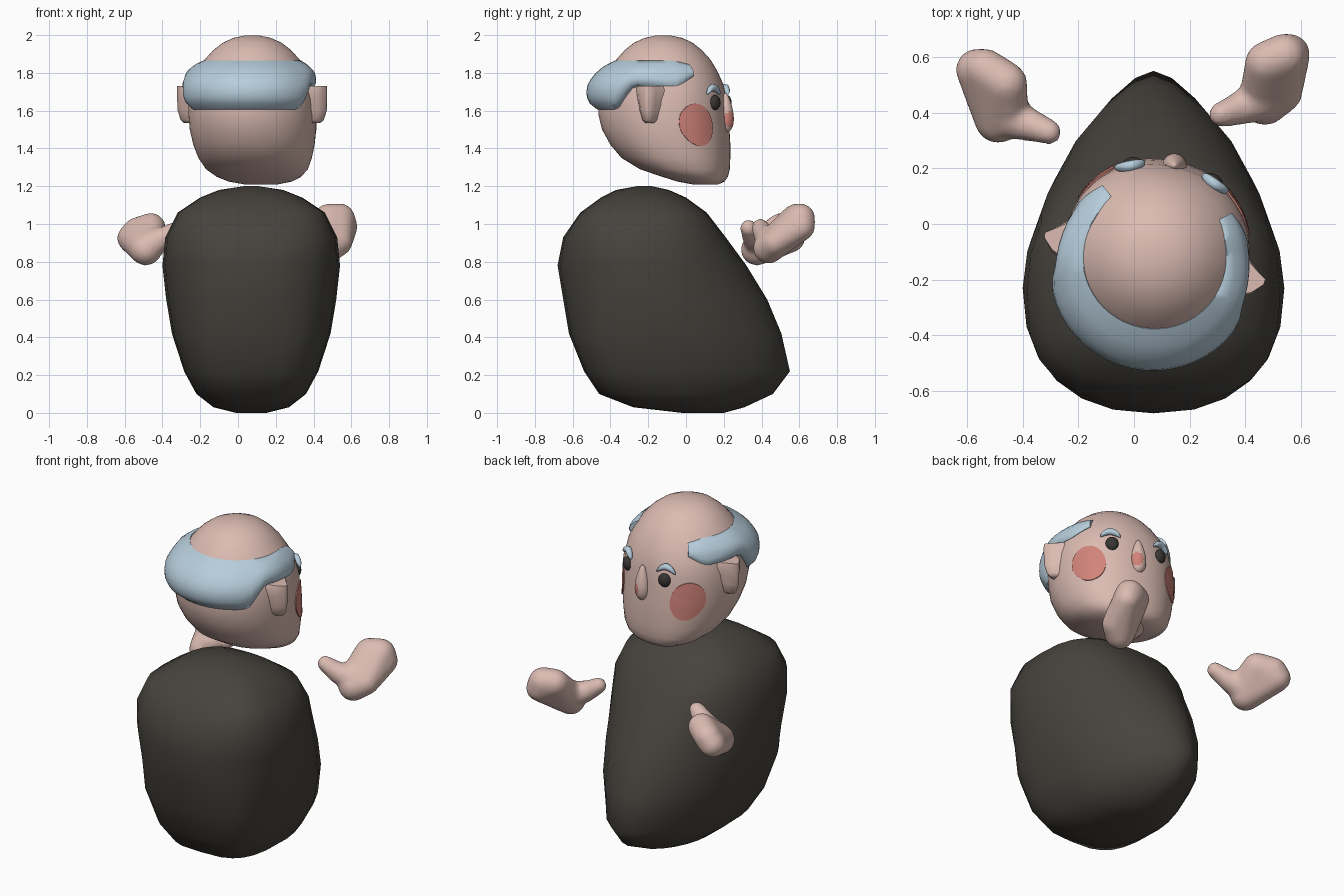
import bpy, bmesh, math
from mathutils import Vector, Matrix

if "Cube" in bpy.data.objects:
    bpy.data.objects.remove(bpy.data.objects["Cube"])


def material(name, rgb):
    m = bpy.data.materials.new(name)
    m.diffuse_color = (*rgb, 1)
    m.use_nodes = True
    m.node_tree.nodes["Principled BSDF"].inputs["Base Color"].default_value = m.diffuse_color
    return m


SKIN = material("skin", (0.71, 0.50, 0.445))
HAIR = material("pale blue hair", (0.47, 0.61, 0.71))
DARK = material("dark cloth", (0.062, 0.056, 0.047))
BLUSH = material("blush", (0.64, 0.23, 0.195))
EYE = material("eye", (0.04, 0.038, 0.036))

HEAD = Matrix.Translation((0.075, -0.12, 0)) @ Matrix.Rotation(math.radians(-12), 4, 'Z')


def finish(name, bm, mats, matrix=Matrix(), angle=60):
    bmesh.ops.recalc_face_normals(bm, faces=bm.faces)
    me = bpy.data.meshes.new(name)
    bm.to_mesh(me)
    bm.free()
    ob = bpy.data.objects.new(name, me)
    bpy.context.collection.objects.link(ob)
    for m in mats:
        me.materials.append(m)
    ob.matrix_world = matrix
    bpy.ops.object.select_all(action='DESELECT')
    bpy.context.view_layer.objects.active = ob
    ob.select_set(True)
    bpy.ops.object.shade_smooth_by_angle(angle=math.radians(angle))
    return ob


def loft(rings):
    """Skin closed rings of points and cap both ends."""
    bm = bmesh.new()
    vs = [[bm.verts.new(p) for p in r] for r in rings]
    n = len(rings[0])
    for a, b in zip(vs, vs[1:]):
        for i in range(n):
            bm.faces.new((a[i], a[(i + 1) % n], b[(i + 1) % n], b[i]))
    bm.faces.new(vs[0])
    bm.faces.new(vs[-1])
    return bm


def power(v, n):
    return math.copysign(abs(v) ** (2 / n), v)


# Body: rows of z, back y, front y, half width, back squareness, front squareness
body_rows = [(0.0, -.02, .2, .08, 2, 1.8), (.03, -.28, .31, .2, 2.8, 1.7),
             (.1, -.46, .46, .29, 3.4, 1.6), (.22, -.54, .55, .355, 3.6, 1.6),
             (.42, -.62, .505, .42, 3, 1.7), (.6, -.65, .43, .45, 2.5, 1.75),
             (.78, -.68, .32, .47, 2.3, 1.9), (.93, -.65, .21, .455, 2.6, 2.4),
             (1.06, -.56, .11, .39, 3.4, 2.9), (1.14, -.45, 0, .27, 3, 2.6),
             (1.18, -.37, -.09, .17, 2.2, 2.2), (1.2, -.26, -.18, .04, 2, 2)]
rings = []
for z, yb, yf, hw, nb, nf in body_rows:
    yc = yb + .45 * (yf - yb)
    ring = []
    for i in range(24):
        a = math.tau * i / 24
        c, s = math.cos(a), math.sin(a)
        n = nf if s > 0 else nb
        ring.append((.07 + hw * power(c, n), yc + (yf - yc if s > 0 else yc - yb) * power(s, n), z))
    rings.append(ring)
finish("body", loft(rings), [DARK], angle=75)

# Head: rows of z, back y, front y, half width, in the turned head frame
head_rows = [(1.208, .17, .29, .08), (1.225, .08, .325, .17), (1.25, 0, .34, .225),
             (1.29, -.12, .35, .27), (1.35, -.22, .352, .30), (1.42, -.28, .352, .32),
             (1.5, -.325, .347, .333), (1.58, -.345, .34, .337), (1.66, -.345, .332, .336),
             (1.74, -.325, .315, .322), (1.81, -.29, .285, .295), (1.87, -.25, .25, .252),
             (1.92, -.205, .205, .207), (1.96, -.155, .155, .155), (1.985, -.1, .1, .1),
             (1.998, -.04, .04, .04)]


def head_point(a, z, out=0.0):
    """Point on the head at angle a from the face direction and height z."""
    for p, q in zip(head_rows, head_rows[1:]):
        if z <= q[0]:
            break
    t = max(0, min(1, (z - p[0]) / (q[0] - p[0])))
    yb, yf, hw = (p[k] + t * (q[k] - p[k]) for k in (1, 2, 3))
    yc, ry = (yb + yf) / 2, (yf - yb) / 2
    s, c = math.sin(a), math.cos(a)
    n = 2 + (.25 * max(0, min(1, (1.85 - z) / .15)) if c > 0 else 0)
    return Vector(((hw + out) * power(s, n), yc + (ry + out) * power(c, n), z))


rings = [[head_point(math.tau * i / 48, r[0]) for i in range(48)] for r in head_rows]
finish("head", loft(rings), [SKIN], HEAD, 80)

# Hair: thick band round the back, thinning towards the temples
rings = []
for i in range(41):
    u = -1 + 2 * i / 40
    f = abs(u)
    s = max(0, min(1, (f - .42) / .16))
    s = s * s * (3 - 2 * s)
    e = max(0, (f - .86) / .14)
    low = 1.605 + .125 * s + .05 * e
    top = 1.865 - .02 * e
    thick = .02 + .053 * (1 - min(1, f / .8) ** 2)
    a = math.pi + u * math.radians(133)
    ring = []
    for k in range(9):
        v = k / 8
        ring.append(head_point(a, low + (top - low) * v, .004 + thick * math.sin(math.pi * v) ** .6))
    ring += [head_point(a, low + (top - low) * v, -.03) for v in (.9, .5, .1)]
    rings.append(ring)
finish("hair_band", loft(rings), [HAIR], HEAD)

for side, label in ((1, "right"), (-1, "left")):
    # Ear: wedge that narrows downwards
    rings = []
    for z, w in ((1.535, .4), (1.55, .62), (1.60, .82), (1.66, .98), (1.71, 1.05), (1.73, .92)):
        pts = [(-.04, -.09), (.04, -.055), (.078, -.015), (.08, .006), (.04, .035), (-.04, .10)]
        rings.append([(side * (.325 + x * min(1, w + .15)), y * w, z) for x, y in pts])
    finish("ear_" + label, loft(rings), [SKIN], HEAD, 65)

    # Eye
    bm = bmesh.new()
    bmesh.ops.create_uvsphere(bm, u_segments=16, v_segments=12, radius=1)
    p = head_point(side * math.radians(23.5), 1.643, .004)
    place = Matrix.Translation(p) @ Matrix.Rotation(-side * math.radians(23), 4, 'Z')
    bm.transform(place @ Matrix.Diagonal((.036, .024, .04, 1)))
    finish("eye_" + label, bm, [EYE], HEAD)

    # Eyebrow: arched tube with thin ends
    rings = []
    for i in range(11):
        t = -1 + i / 5
        p = head_point(side * math.radians(25 + 9.5 * t), 1.722 - .03 * t * t, .012)
        r = .005 + .015 * math.sqrt(1 - .98 * t * t)
        ax = Vector((p.x, p.y, 0)).normalized()
        rings.append([p + ax * (r * math.cos(b)) + Vector((0, 0, r * math.sin(b)))
                      for b in (math.tau * k / 8 for k in range(8))])
    finish("eyebrow_" + label, loft(rings), [HAIR], HEAD)

    # Cheek: thin round plate following the head
    rings = []
    for r, out in ((.01, .005), (.03, .005), (.05, .005), (.07, .005), (.09, .005),
                   (.112, .005), (.112, -.004)):
        rings.append([head_point(side * math.radians(49) + r * math.cos(b) / .35,
                                 1.525 + r * math.sin(b), out)
                      for b in (math.tau * j / 32 for j in range(32))])
    rings.append([head_point(side * math.radians(49) + .05 * math.cos(b) / .35,
                             1.525 + .05 * math.sin(b), -.004)
                  for b in (math.tau * j / 32 for j in range(32))])
    finish("cheek_" + label, loft(rings), [BLUSH], HEAD)

# Nose: teardrop with a blush spot on one side of its tip
bm = bmesh.new()
bmesh.ops.create_uvsphere(bm, u_segments=40, v_segments=32, radius=1)
for v in bm.verts:
    w = 1 - .38 * v.co.z
    v.co = Vector((v.co.x * .041 * w, .337 + v.co.y * .041 * w, 1.588 + v.co.z * .105))
spot = Vector((.031, .374, 1.553))
for f in bm.faces:
    f.material_index = int((f.calc_center_median() - spot).length < .042)
finish("nose", bm, [SKIN, BLUSH], HEAD)


# Hands: flat tilted palm hulled round balls, blended with a tapering thumb
def hand(name, palm, thumb):
    bm = bmesh.new()
    for p, r in palm:
        bmesh.ops.create_icosphere(bm, subdivisions=3, radius=r, matrix=Matrix.Translation(p))
    hull = bmesh.ops.convex_hull(bm, input=bm.verts)
    spare = {e for e in hull["geom_interior"] + hull["geom_unused"] if isinstance(e, bmesh.types.BMVert)}
    bmesh.ops.delete(bm, geom=list(spare), context='VERTS')
    for (p, r), (q, s) in zip(thumb, thumb[1:]):
        for i in range(8):
            t = i / 7
            bmesh.ops.create_icosphere(bm, subdivisions=2, radius=r + (s - r) * t,
                                       matrix=Matrix.Translation(Vector(p).lerp(Vector(q), t)))
    ob = finish(name, bm, [SKIN])
    m = ob.modifiers.new("blend", 'REMESH')
    m.mode = 'VOXEL'
    m.voxel_size = .013
    m.use_smooth_shade = True
    m = ob.modifiers.new("soften", 'SMOOTH')
    m.iterations = 12


hand("hand_right",
     [((.475, .58, 1.03), .077), ((.56, .61, .985), .074), ((.535, .47, .9), .07),
      ((.47, .437, .873), .084), ((.45, .47, .93), .07), ((.54, .605, 1.03), .08)],
     [((.312, .393, .985), .047), ((.38, .415, .94), .062), ((.46, .45, .91), .08)])
hand("hand_left",
     [((-.46, .505, .982), .078), ((-.565, .555, .925), .076), ((-.535, .555, .96), .076),
      ((-.488, .375, .865), .086), ((-.45, .42, .93), .07)],
     [((-.304, .33, .98), .047), ((-.38, .358, .93), .062), ((-.46, .385, .895), .08)])
